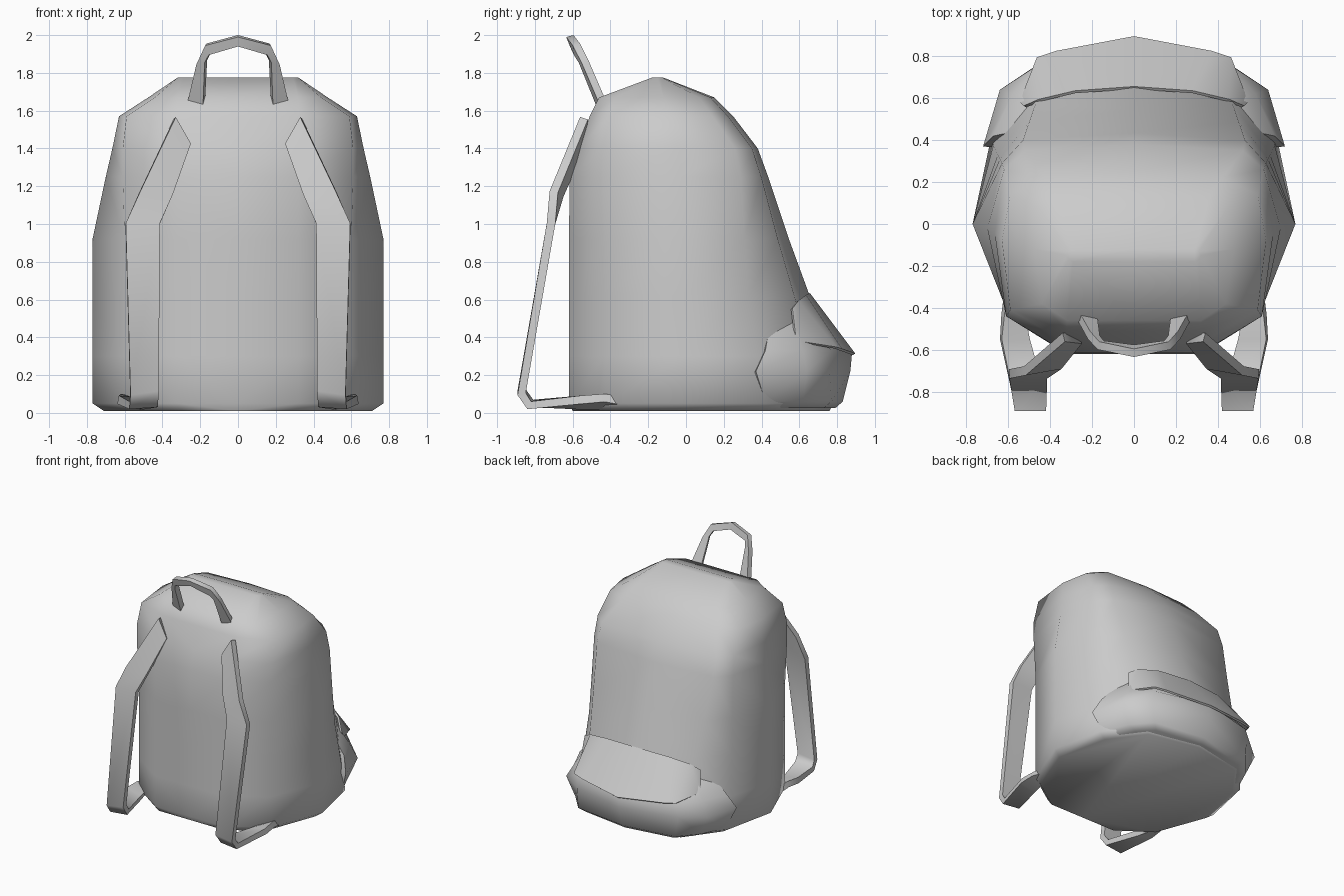
import bpy, bmesh, math


def loft(name, rows, caps=False, thickness=0.0, angle=60):
    """Bridge rows of right-hand points, mirror over x, then shade."""
    bm = bmesh.new()
    grid = [[bm.verts.new(p) for p in row] for row in rows]
    for a, b in zip(grid, grid[1:]):
        for i in range(len(a) - 1):
            bm.faces.new((a[i], a[i + 1], b[i + 1], b[i]))
    if caps:
        bm.faces.new(grid[0][::-1])
        bm.faces.new(grid[-1])
    bmesh.ops.recalc_face_normals(bm, faces=bm.faces)
    mesh = bpy.data.meshes.new(name)
    bm.to_mesh(mesh)
    bm.free()
    obj = bpy.data.objects.new(name, mesh)
    bpy.context.collection.objects.link(obj)
    mir = obj.modifiers.new("mirror", 'MIRROR')
    mir.use_clip = True
    mir.merge_threshold = 0.002
    if thickness:
        sol = obj.modifiers.new("thickness", 'SOLIDIFY')
        sol.thickness = thickness
        sol.offset = 0
    bpy.ops.object.select_all(action='DESELECT')
    obj.select_set(True)
    bpy.context.view_layer.objects.active = obj
    bpy.ops.object.convert(target='MESH')
    bpy.ops.object.shade_smooth_by_angle(angle=math.radians(angle))
    return obj


# Main bag: z, front panel (x, y), front corner (x, y), side (x, y),
# back corner (x, y), back panel x and back centre y
sections = [
    (0.01, .30, -.60, .56, -.42, .71, -.02, .62, .40, .42, .76),
    (0.05, .32, -.62, .60, -.43, .77, 0.0, .68, .42, .46, .78),
    (0.30, .32, -.62, .60, -.43, .77, 0.0, .67, .38, .47, .75),
    (0.62, .32, -.62, .60, -.43, .77, 0.0, .65, .33, .47, .655),
    (0.92, .32, -.62, .60, -.43, .77, 0.0, .64, .31, .50, .545),
    (1.25, .32, -.615, .61, -.44, .70, -.02, .63, .29, .53, .435),
    (1.40, .32, -.57, .61, -.44, .665, -.04, .62, .26, .52, .38),
    (1.57, .32, -.51, .59, -.41, .63, -.08, .59, .14, .42, .25),
    (1.67, .32, -.46, .44, -.38, .475, -.12, .44, .07, .36, .15),
    (1.775, .29, -.18, .31, -.17, .32, -.15, .31, -.13, .29, -.12),
]
rows = []
for z, wf, yf, wc, yc, w, ym, wb, y4, w5, yb in sections:
    rows.append([(0, yf, z), (wf, yf, z), (wc, yc, z), (w, ym, z),
                 (wb, y4, z), (w5, y4 + (yb - y4) * .75, z), (0, yb, z)])
loft("bag_body", rows, caps=True)

# Bulging back pocket
pocket = [
    (0.025, .60, .44, .50, .62, .40, .73, .79),
    (0.06, .66, .42, .57, .62, .44, .77, .83),
    (0.22, .72, .37, .64, .64, .46, .76, .87),
    (0.33, .67, .42, .58, .62, .44, .77, .88),
    (0.55, .48, .46, .46, .55, .40, .58, .63),
]
rows = [[(0, .3, z), (a, b, z), (c, d, z), (e, f, z), (0, g, z)]
        for z, a, b, c, d, e, f, g in pocket]
loft("back_pocket", rows, caps=True)

# Pocket flap sloping over the pocket
loft("pocket_flap", [
    [(0, .65, .63), (.28, .63, .62), (.45, .59, .59), (.52, .56, .55)],
    [(0, .89, .31), (.37, .82, .335), (.46, .79, .345), (.54, .58, .38)],
], thickness=0.015)

# Shoulder straps: inner and outer edge at each bend
loft("shoulder_straps", [
    [(.255, -.55, 1.42), (.335, -.54, 1.56)],
    [(.35, -.67, 1.15), (.52, -.70, 1.17)],
    [(.415, -.715, 1.0), (.595, -.715, 1.0)],
    [(.42, -.87, .12), (.57, -.87, .10)],
    [(.425, -.82, .05), (.575, -.83, .04)],
    [(.50, -.55, .04), (.635, -.55, .07)],
    [(.53, -.42, .04), (.625, -.43, .08)],
    [(.55, -.32, .03), (.61, -.32, .06)],
], thickness=0.045)

# Carry handle loop on the top
loft("carry_handle", [
    [(.18, -.46, 1.64), (.265, -.44, 1.64)],
    [(.17, -.55, 1.86), (.215, -.53, 1.85)],
    [(.15, -.575, 1.90), (.17, -.58, 1.95)],
    [(0, -.595, 1.945), (0, -.615, 1.995)],
], thickness=0.04)
